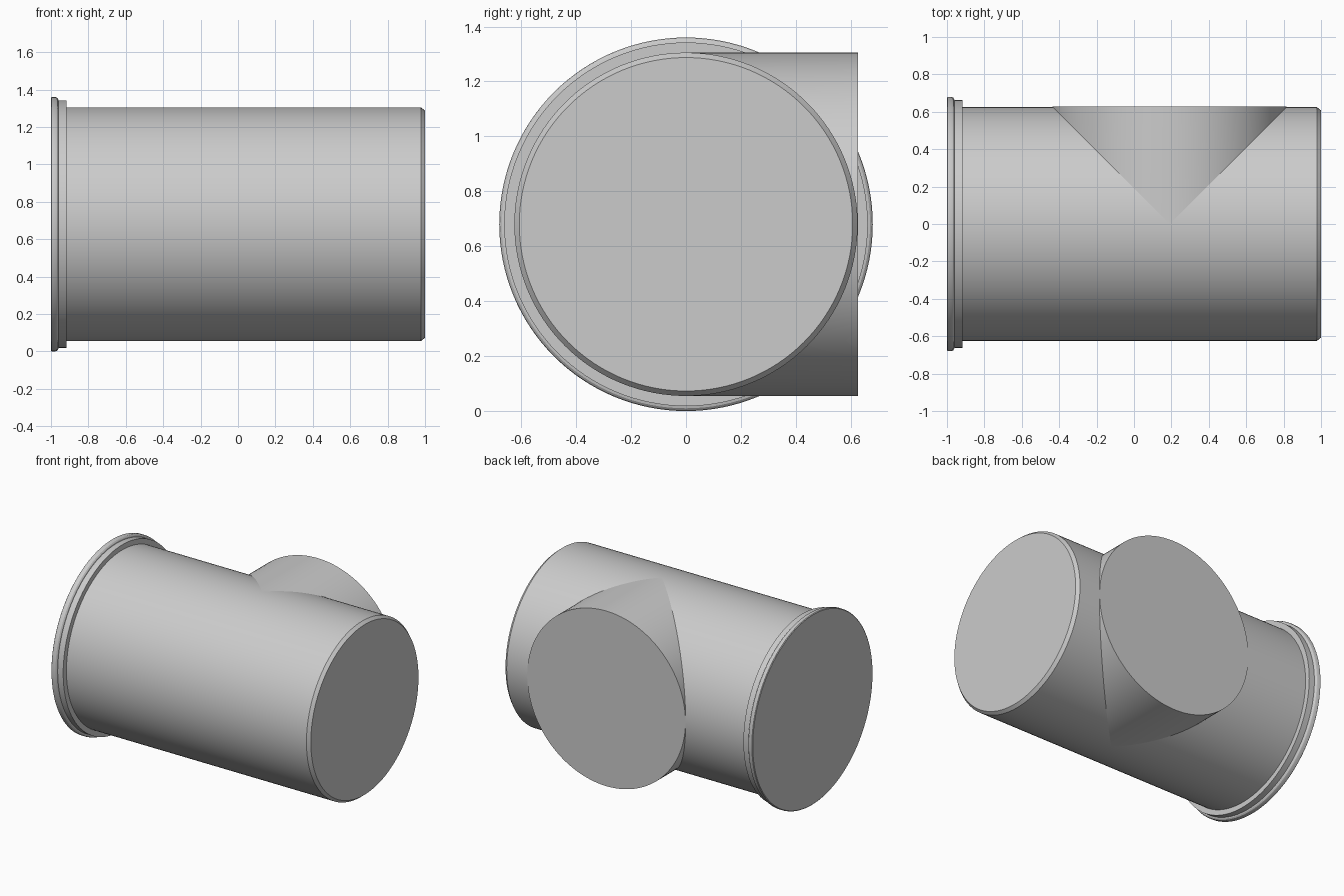
import bpy, bmesh
from math import cos, sin, pi, radians

if "Cube" in bpy.data.objects:
    bpy.data.objects.remove(bpy.data.objects["Cube"])

SEG = 128
CZ = 0.68            # height of the pipe axis
R = 0.625            # pipe radius
BX, BY = 0.19, 0.627 # branch axis x, branch end y


def build(name, rings):
    """Join rings of points into a skin with capped ends."""
    bm = bmesh.new()
    loops = [[bm.verts.new(p) for p in ring] for ring in rings]
    for a, b in zip(loops, loops[1:]):
        for i in range(SEG):
            j = (i + 1) % SEG
            bm.faces.new((a[i], a[j], b[j], b[i]))
    return bm, loops


def finish(name, bm):
    bmesh.ops.recalc_face_normals(bm, faces=bm.faces)
    me = bpy.data.meshes.new(name)
    bm.to_mesh(me)
    bm.free()
    ob = bpy.data.objects.new(name, me)
    bpy.context.collection.objects.link(ob)
    bpy.ops.object.select_all(action='DESELECT')
    ob.select_set(True)
    bpy.context.view_layer.objects.active = ob
    bpy.ops.object.shade_smooth_by_angle(angle=radians(25))
    return ob


angles = [2 * pi * i / SEG for i in range(SEG)]

# Main pipe: flange lip, seal collar, body and chamfered spigot end
profile = [(-1, 0.675), (-0.996, 0.68), (-0.977, 0.68), (-0.968, 0.677),
           (-0.962, 0.67), (-0.96, 0.662), (-0.917, 0.662), (-0.917, R),
           (0.978, R), (1.0, 0.607)]
bm, loops = build("main_pipe", [[(x, r * cos(a), CZ + r * sin(a)) for a in angles]
                                for x, r in profile])
bm.faces.new(loops[0])
bm.faces.new(loops[-1])
finish("main_pipe", bm)

# Side branch: equal-radius pipe mitred onto the main pipe
saddle = [(BX + R * cos(a), R * abs(cos(a)), CZ + R * sin(a)) for a in angles]
end = [(x, BY, z) for x, y, z in saddle]
bm, loops = build("side_branch", [saddle, end])
bm.faces.new(loops[1])
finish("side_branch", bm)
